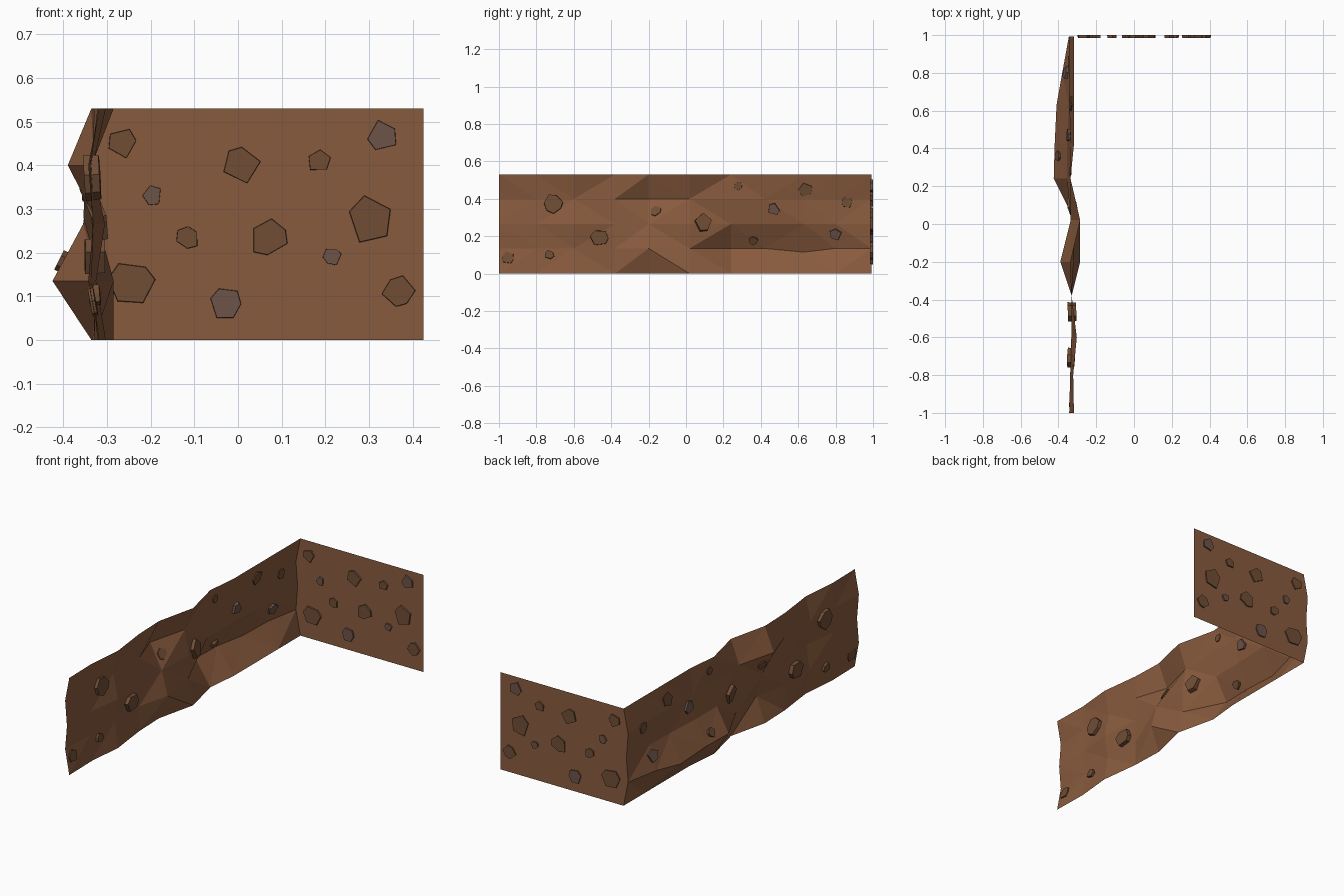
import bpy, bmesh, math, random
from mathutils import Vector
from mathutils.bvhtree import BVHTree

if "Cube" in bpy.data.objects:
    bpy.data.objects.remove(bpy.data.objects["Cube"])

random.seed(4)

def material(name, rgb):
    m = bpy.data.materials.new(name)
    m.diffuse_color = (*rgb, 1)
    m.use_nodes = True
    m.node_tree.nodes["Principled BSDF"].inputs["Base Color"].default_value = m.diffuse_color
    return m

EARTH = material("earth", (0.25, 0.105, 0.048))
BROWN = material("brown_stone", (0.16, 0.075, 0.036))
GREY = material("grey_stone", (0.155, 0.088, 0.065))

def add_object(name, verts, faces, mat):
    me = bpy.data.meshes.new(name)
    me.from_pydata(verts, [], faces)
    me.materials.append(mat)
    bm = bmesh.new()
    bm.from_mesh(me)
    bmesh.ops.recalc_face_normals(bm, faces=bm.faces)
    bm.to_mesh(me)
    bm.free()
    ob = bpy.data.objects.new(name, me)
    bpy.context.collection.objects.link(ob)
    return ob

# Rough long wall: depth x per column (along y) for each height row
YS = [-1, -0.8, -0.6, -0.38, -0.2, 0.02, 0.24, 0.42, 0.63, 0.8, 0.992]
ZS = [0, 0.135, 0.265, 0.4, 0.53]
EDGE = [-0.318, -0.322, -0.303, -0.33, -0.336, -0.285, -0.336, -0.318, -0.318, -0.318, -0.318]
DEPTH = [
    EDGE,
    [-0.343, -0.335, -0.325, -0.33, -0.285, -0.315, -0.425, -0.42, -0.41, -0.38, -0.345],
    [-0.332, -0.33, -0.305, -0.33, -0.32, -0.31, -0.355, -0.355, -0.345, -0.34, -0.335],
    [-0.343, -0.338, -0.332, -0.33, -0.39, -0.335, -0.335, -0.335, -0.342, -0.343, -0.345],
    EDGE,
]
n = len(YS)
verts = [Vector((DEPTH[j][i], YS[i], ZS[j])) for j in range(5) for i in range(n)]
verts[n + 8].z = 0.115
faces = []
for j in range(4):
    for i in range(n - 1):
        a = j * n + i
        b, c, d = a + 1, a + n + 1, a + n
        rising = (verts[a] - verts[c]).length < (verts[b] - verts[d]).length
        if (i, j) == (3, 0):
            rising = True
        faces += [(a, b, c), (a, c, d)] if rising else [(a, b, d), (b, c, d)]
add_object("rough_side_wall", verts, faces, EARTH)
tree = BVHTree.FromPolygons(verts, faces)

# Flat end wall, sharing the side wall's last column
WALL_Y = 0.992
end = [verts[j * n + n - 1] for j in range(5)]
outline = [Vector((0.425, WALL_Y, 0))] + [Vector((0.425, WALL_Y, 0.53))] + end[::-1]
add_object("flat_end_wall", outline, [tuple(range(len(outline)))], EARTH)

# Stones: irregular prisms straddling the wall surface
def stone(name, centre, normal, radius, thick, mat):
    normal = Vector(normal).normalized()
    u = normal.cross(Vector((0, 0, 1))).normalized()
    v = u.cross(normal)
    k = random.choice((5, 6, 7))
    start = random.uniform(0, math.tau)
    ring = []
    for s in range(k):
        t = start + math.tau * (s + random.uniform(-0.22, 0.22)) / k
        r = radius * random.uniform(0.88, 1.12)
        ring.append(u * math.cos(t) * r + v * math.sin(t) * r)
    front = [centre + p * 0.95 + normal * thick / 2 for p in ring]
    back = [centre + p - normal * thick / 2 for p in ring]
    fs = [tuple(range(k)), tuple(range(2 * k - 1, k - 1, -1))]
    fs += [(s, k + s, k + (s + 1) % k, (s + 1) % k) for s in range(k)]
    add_object(name, front + back, fs, mat)

END_STONES = [  # x, z, radius, grey
    (-0.265, 0.45, 0.038, 0), (-0.195, 0.333, 0.024, 1), (-0.115, 0.235, 0.028, 0),
    (-0.245, 0.132, 0.056, 0), (-0.028, 0.085, 0.038, 1), (0.004, 0.40, 0.045, 0),
    (0.072, 0.233, 0.045, 0), (0.187, 0.411, 0.028, 0), (0.333, 0.464, 0.038, 1),
    (0.303, 0.279, 0.056, 0), (0.214, 0.192, 0.022, 1), (0.369, 0.112, 0.038, 0),
]
for x, z, r, g in END_STONES:
    stone("end_wall_stone", Vector((x, WALL_Y, z)), (0, -1, 0), r, 0.016, GREY if g else BROWN)

SIDE_STONES = [  # y, z, radius, thickness, grey
    (-0.71, 0.375, 0.052, 0.035, 0), (-0.46, 0.195, 0.052, 0.045, 0),
    (-0.95, 0.085, 0.034, 0.012, 0), (-0.73, 0.10, 0.026, 0.025, 0),
    (-0.16, 0.335, 0.03, 0.01, 0), (0.09, 0.275, 0.052, 0.035, 0),
    (0.47, 0.345, 0.036, 0.025, 1), (0.64, 0.45, 0.04, 0.012, 0),
    (0.36, 0.18, 0.025, 0.025, 0), (0.80, 0.21, 0.034, 0.025, 1),
    (0.86, 0.38, 0.03, 0.01, 0), (0.28, 0.47, 0.022, 0.01, 0),
]
for y, z, r, t, g in SIDE_STONES:
    loc, nor, _, _ = tree.ray_cast(Vector((1, y, z)), Vector((-1, 0, 0)))
    if nor.x < 0:
        nor = -nor
    stone("side_wall_stone", loc, nor, r, t, GREY if g else BROWN)
